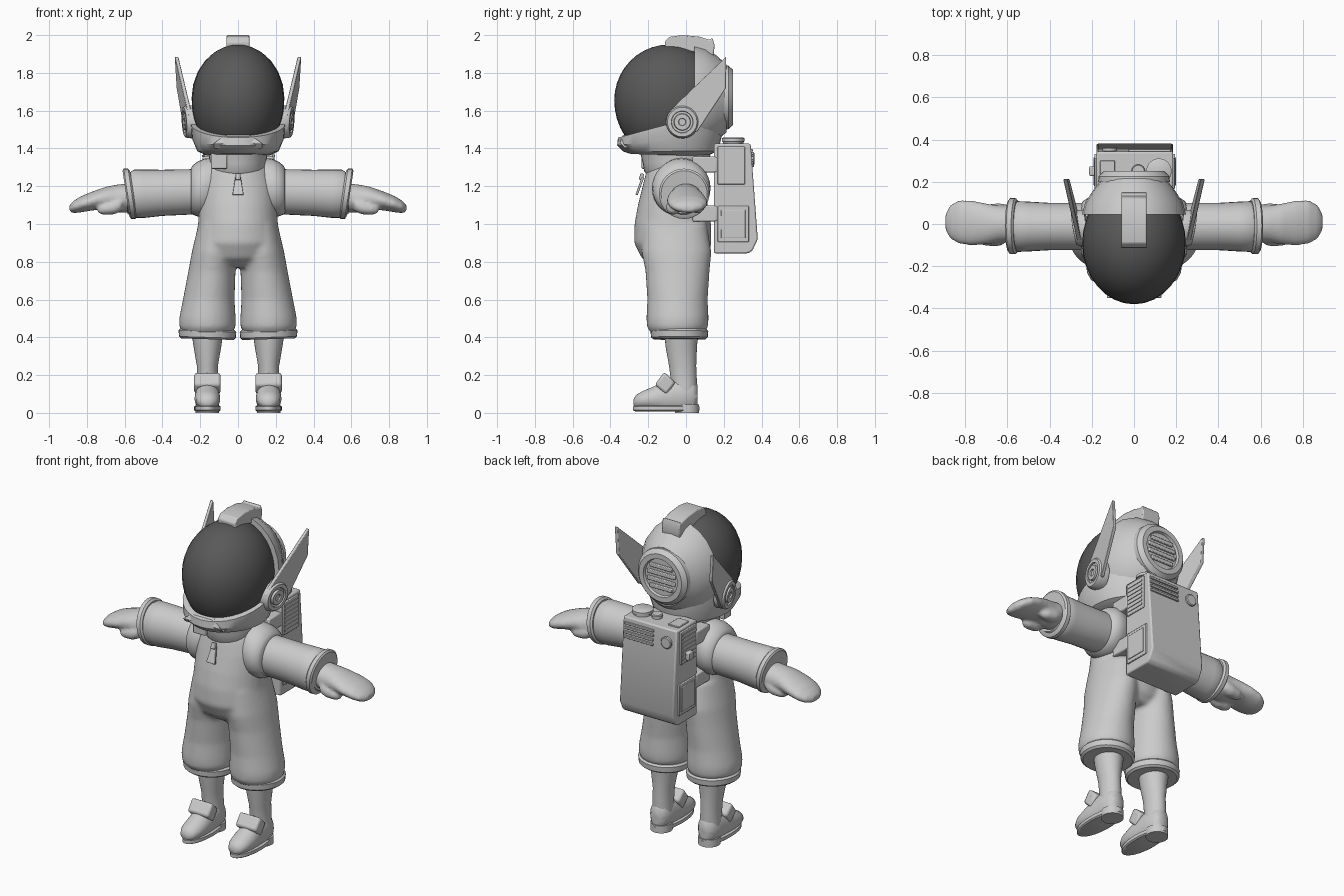
import bpy, bmesh
from math import cos, sin, tau, radians
from mathutils import Vector, Matrix

if "Cube" in bpy.data.objects:
    bpy.data.objects.remove(bpy.data.objects["Cube"])


def finish(bm, name, mirror=False, bevel=0, remesh=0, angle=35):
    """Turn a bmesh into a named object with shading and modifiers."""
    bmesh.ops.recalc_face_normals(bm, faces=bm.faces)
    me = bpy.data.meshes.new(name)
    bm.to_mesh(me)
    bm.free()
    ob = bpy.data.objects.new(name, me)
    bpy.context.collection.objects.link(ob)
    bpy.ops.object.select_all(action='DESELECT')
    ob.select_set(True)
    bpy.context.view_layer.objects.active = ob
    bpy.ops.object.shade_smooth_by_angle(angle=radians(angle))
    if bevel:
        m = ob.modifiers.new("bevel", 'BEVEL')
        m.width, m.segments = bevel, 2
    if remesh:
        m = ob.modifiers.new("fuse", 'REMESH')
        m.mode, m.voxel_size, m.use_smooth_shade = 'VOXEL', remesh, True
        m = ob.modifiers.new("soften", 'SMOOTH')
        m.iterations = 8
    if mirror:
        m = ob.modifiers.new("mirror", 'MIRROR')
        m.use_mirror_merge = False
    return ob


def loft(bm, axis, secs, n=32, warp=None):
    """Closed loft of ellipses; each section is (x, y, z, radius_u, radius_v)."""
    iu, iv = {'x': (1, 2), 'y': (0, 2), 'z': (0, 1)}[axis]
    rings = []
    for s in secs:
        ring = []
        for k in range(n):
            p = Vector(s[:3])
            p[iu] += s[3] * cos(tau * k / n)
            p[iv] += s[4] * sin(tau * k / n)
            ring.append(bm.verts.new(warp(p) if warp else p))
        rings.append(ring)
    for a, b in zip(rings, rings[1:]):
        for k in range(n):
            bm.faces.new((a[k], a[(k + 1) % n], b[(k + 1) % n], b[k]))
    bm.faces.new(rings[0])
    bm.faces.new(rings[-1])


def tube(name, axis, secs, n=32, warp=None, **kw):
    bm = bmesh.new()
    loft(bm, axis, secs, n, warp)
    return finish(bm, name, **kw)


def prism(name, pts, x0, x1, warp=None, **kw):
    """Side outline (y, z) extruded across x."""
    bm = bmesh.new()
    a, b = [[bm.verts.new(warp(Vector((x, *p))) if warp else (x, *p)) for p in pts] for x in (x0, x1)]
    bm.faces.new(a)
    bm.faces.new(b)
    for k in range(len(pts)):
        j = (k + 1) % len(pts)
        bm.faces.new((a[k], a[j], b[j], b[k]))
    return finish(bm, name, **kw)


def box(name, c, size, rot=0, **kw):
    bm = bmesh.new()
    bmesh.ops.create_cube(bm, size=1, matrix=Matrix.Translation(c) @ Matrix.Rotation(rot, 4, 'X') @ Matrix.Diagonal((*size, 1)))
    return finish(bm, name, **kw)


# Suit: torso and two trouser legs fused into one soft body
bm = bmesh.new()
loft(bm, 'z', [(0, y, z, rx, ry) for z, y, rx, ry in (
    (1.35, -.04, .13, .14), (1.28, -.05, .175, .16), (1.2, -.06, .2, .17), (1.1, -.07, .205, .185),
    (1.0, -.07, .212, .203), (.9, -.07, .225, .205), (.82, -.06, .21, .175), (.77, -.05, .14, .12))])
for s in (-1, 1):
    loft(bm, 'z', [(s * x, y, z, rx, ry) for z, x, y, rx, ry in (
        (1.0, .11, -.06, .1, .17), (.85, .125, -.05, .12, .185), (.75, .138, -.045, .125, .17),
        (.6, .155, -.045, .137, .16), (.5, .162, -.045, .15, .165), (.455, .162, -.045, .15, .162),
        (.42, .162, -.045, .13, .14))])
finish(bm, "suit", remesh=.012)

# Trouser cuffs, shins
tube("trouser_cuff", 'z', [(.162, -.035, z, r, r) for z, r in (
    (.39, .11), (.39, .138), (.4, .15), (.432, .153), (.442, .143), (.442, .1))], mirror=True,
    warp=lambda p: p + Vector((0, 0, .03 * (p.x - .16))))
tube("shin", 'z', [(.162, y, z, rx, ry) for z, y, rx, ry in (
    (.43, -.025, .085, .09), (.35, -.025, .073, .083), (.25, -.018, .056, .072),
    (.16, -.01, .056, .068), (.08, -.01, .06, .065))], mirror=True)

# Shoes: upper, sole, heel, strap
tube("shoe_upper", 'y', [(.162, y, z, rx, rz) for y, z, rx, rz in (
    (-.278, .055, .015, .015), (-.265, .06, .042, .035), (-.23, .068, .06, .047), (-.17, .075, .068, .065),
    (-.11, .082, .066, .09), (-.03, .09, .063, .1), (.035, .09, .056, .085), (.06, .09, .035, .06))],
    warp=lambda p: Vector((p.x, p.y, max(p.z, .02))), mirror=True, angle=50)
tube("shoe_sole", 'z', [(.162, -.105, z, rx, ry) for z, rx, ry in (
    (.008, .062, .165), (.014, .07, .176), (.034, .07, .176), (.04, .06, .165))], mirror=True)
tube("shoe_heel", 'z', [(.162, .005, z, .062, .064) for z in (0, .045)], mirror=True)
prism("shoe_strap", [(-.165, .15), (-.115, .217), (-.055, .16), (-.105, .095)], .092, .232, bevel=.014, mirror=True)

# Sleeves, sleeve cuffs, shoulder harness
tube("sleeve", 'x', [(x, -.012, z, ry, rz) for x, z, ry, rz in (
    (.13, 1.18, .1, .1), (.25, 1.17, .112, .12), (.4, 1.165, .112, .122), (.5, 1.16, .118, .128),
    (.55, 1.16, .12, .128), (.585, 1.16, .1, .105))], mirror=True)
tube("sleeve_cuff", 'x', [(x, -.01, 1.16, r, r) for x, r in (
    (.553, .1), (.553, .122), (.562, .133), (.585, .133), (.593, .122), (.593, .08))], mirror=True,
    warp=lambda p: p + Vector((.15 * (p.z - 1.16), 0, 0)))
tube("shoulder_harness", 'x', [(x, -.025, z, ry, rz) for x, z, ry, rz in (
    (.14, 1.195, .14, .155), (.18, 1.19, .155, .155), (.215, 1.185, .15, .145), (.24, 1.18, .135, .13),
    (.25, 1.175, .118, .118))], mirror=True)

# Mittens with folded thumb and finger
bm = bmesh.new()
loft(bm, 'x', [(x, y, z, ry, rz) for x, y, z, ry, rz in (
    (.56, 0, 1.14, .085, .078), (.64, 0, 1.135, .088, .074), (.7, 0, 1.137, .097, .06),
    (.77, .005, 1.122, .107, .05), (.83, .01, 1.105, .103, .043), (.87, .01, 1.09, .08, .033),
    (.892, .01, 1.083, .04, .018))])
for y, x, z in ((-.068, .735, 1.078), (.06, .715, 1.085)):
    loft(bm, 'x', [(x - .12, y, z + .025, .03, .035), (x - .08, y, z + .01, .04, .038),
                   (x - .02, y, z, .034, .03), (x + .01, y, z - .003, .016, .015)], n=16)
finish(bm, "mitten", remesh=.009, mirror=True)

# Neck collar, collar clasp, zip tab
tube("neck_collar", 'z', [(0, y, z, rx, ry) for z, y, rx, ry in (
    (1.27, -.05, .14, .15), (1.3, -.05, .155, .172), (1.34, -.05, .15, .178), (1.41, -.05, .165, .195))],
    warp=lambda p: p + Vector((0, 0, .12 * (p.y + .05))))
box("collar_clasp", (-.1, -.2, 1.335), (.085, .07, .085), bevel=.006)
box("zip_slider", (0, -.236, 1.25), (.028, .02, .035), rot=-.3, bevel=.004)
prism("zip_tab", [(-.268, 1.155), (-.256, 1.152), (-.222, 1.245), (-.234, 1.25)], -.024, .024,
      warp=lambda p: Vector((p.x * (1.25 if p.z < 1.2 else .6), p.y, p.z)), bevel=.003)

# Dark visor bubble, fuller below the middle
bm = bmesh.new()
bmesh.ops.create_uvsphere(bm, u_segments=32, v_segments=20, radius=1)
for v in bm.verts:
    v.co = Vector((v.co.x * .245, v.co.y * .29 - .09, 1.655 + v.co.z * (.295 if v.co.z > 0 else .32)))
    v.co.z = max(v.co.z, 1.4)
visor = finish(bm, "visor")
mat = bpy.data.materials.new("dark_glass")
mat.diffuse_color = (.1, .1, .1, 1)
mat.use_nodes = True
mat.node_tree.nodes["Principled BSDF"].inputs["Base Color"].default_value = mat.diffuse_color
visor.data.materials.append(mat)

# Helmet rear shell, jaw and chin guard
tube("helmet_shell", 'y', [(0, y, 1.665, rx, rz) for y, rx, rz in (
    (.045, .23, .27), (.045, .246, .283), (.1, .232, .268), (.165, .19, .225), (.215, .15, .178))], n=24)
tube("helmet_jaw", 'z', [(0, y, z, rx, ry) for z, y, rx, ry in (
    (1.365, -.09, .17, .2), (1.385, -.08, .215, .25), (1.45, -.085, .243, .28), (1.53, -.085, .25, .275))],
    warp=lambda p: p + Vector((0, 0, (p.z - 1.38) * 1.8 * (p.y + .09))))
prism("chin_guard", [(-.372, 1.43), (-.355, 1.47), (-.29, 1.47), (-.29, 1.41), (-.345, 1.4)], -.13, .13,
      warp=lambda p: Vector((p.x * (.5 if p.z > 1.45 else 1), p.y + p.x ** 2 * 1.2, p.z)), bevel=.004)

# Rear vent ring with slats
tube("rear_vent_ring", 'y', [(0, y, 1.67, r, r) for y, r in (
    (.2, .17), (.225, .168), (.25, .145), (.25, .115), (.235, .11))])
for i in range(4):
    z = (i - 1.5) * .042
    box("rear_vent_slat", (0, .238, 1.67 + z), (2 * (.011 - z * z) ** .5 * .92, .016, .024), bevel=.004)

# Crest on top
prism("helmet_crest", [(-.11, 1.93), (-.112, 1.965), (-.09, 1.99), (-.02, 2.0), (.07, 1.992), (.125, 1.975),
                       (.14, 1.985), (.152, 1.945), (.145, 1.89), (.05, 1.91)], -.06, .06, bevel=.006)


# Ear fins and discs lie in one slanted plane
def slant(p):
    return p + Vector((.17 * (p.y + .02) + .06 * (p.z - 1.54), 0, 0))


prism("ear_fin", [(-.1, 1.575), (-.06, 1.625), (.212, 1.885), (.212, 1.72), (.06, 1.49), (-.02, 1.47)],
      .255, .275, warp=slant, mirror=True, bevel=.003)
tube("ear_disc", 'x', [(x, -.02, 1.54, r, r) for x, r in (
    (.22, .088), (.275, .085), (.285, .078), (.285, .058), (.276, .056), (.276, .045),
    (.288, .042), (.288, .02), (.28, .018))], warp=slant, mirror=True)

# Backpack body, harness brackets
prism("backpack", [(.148, .845), (.33, .845), (.352, .86), (.38, .92), (.342, 1.425), (.148, 1.425)],
      -.178, .185, bevel=.008)
for z in (1.315, 1.055):
    box("harness_bracket", (.15, .1, z), (.075, .13, .085), bevel=.008, mirror=True)

# Tank caps on top
for x, r, h in ((.118, .06, 1.458), (.02, .032, 1.45)):
    tube("tank_cap", 'z', [(x, .25, 1.42, r * .9, r * .9), (x, .25, 1.435, r * .9, r * .9),
                           (x, .25, 1.436, r, r), (x, .25, h - .005, r, r), (x, .25, h, r * .88, r * .88)])
box("top_grille", (-.125, .25, 1.428), (.07, .1, .012), bevel=.003)

# Backpack rear: vent slats and dial
for i in range(4):
    z = 1.39 - i * .027
    box("rear_slat", (.075, .346 + i * .002, z), (.2, .016, .014), bevel=.003)
tube("rear_dial", 'y', [(-.115, y, 1.345, r, r) for y, r in ((.33, .035), (.358, .035), (.362, .03))], n=24)

# Backpack side panels, vents and switch
for s, x in ((1, .187), (-1, -.18)):
    box("side_frame", (x, .24, 1.31), (.012, .145, .2), bevel=.004)
    for i in range(7):
        box("side_slat", (x + s * .007, .24, 1.235 + i * .025), (.006, .12, .011))
    box("side_panel", (x, .25, 1.0), (.014, .165, .19), bevel=.004)
    box("panel_inset", (x + s * .008, .25, 1.0), (.008, .13, .15), bevel=.003)
box("side_handle", (-.197, .25, 1.25), (.03, .045, .05), bevel=.006)
